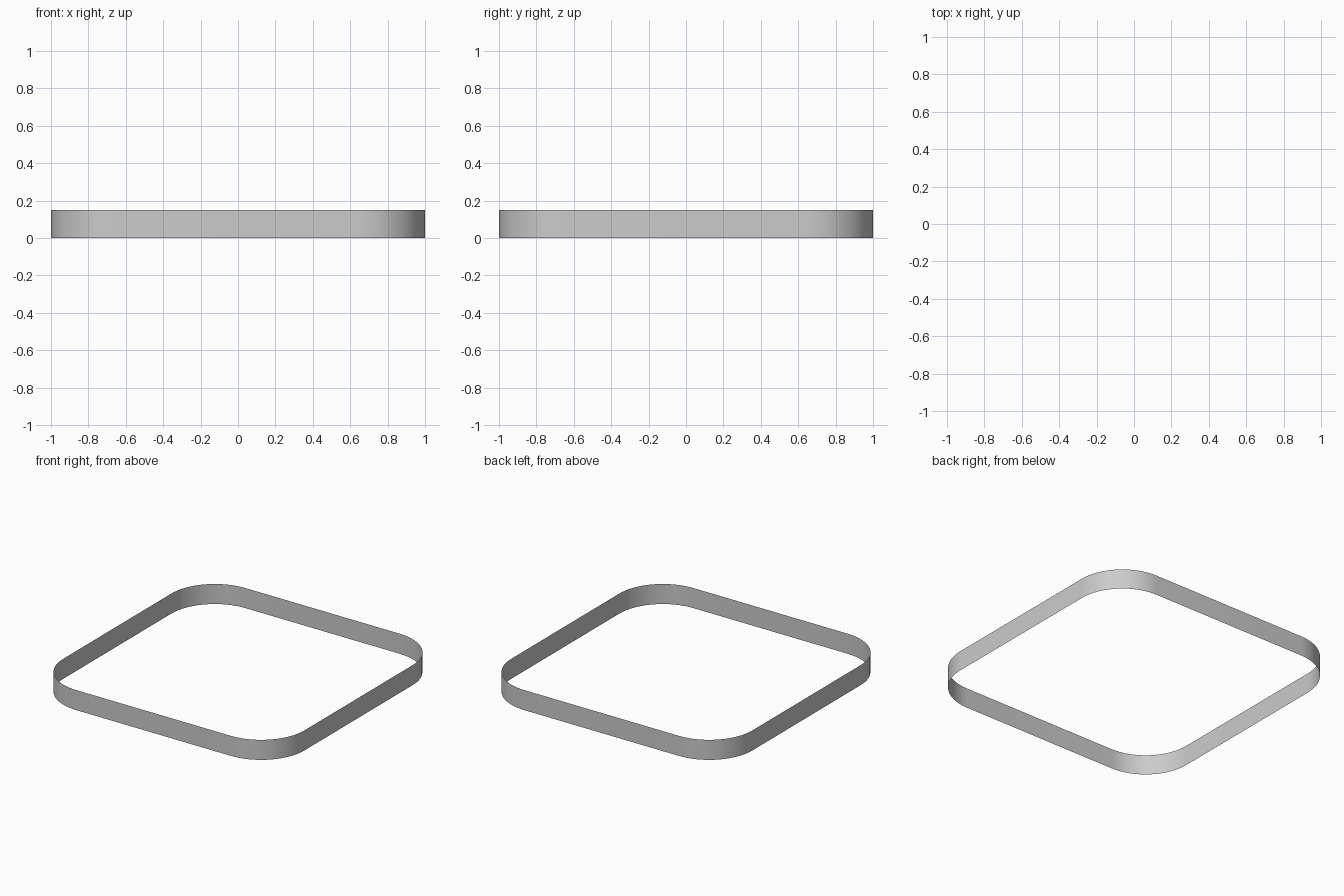
import bpy, bmesh, math

if "Cube" in bpy.data.objects:
    bpy.data.objects.remove(bpy.data.objects["Cube"])

R, H, SEG = 0.36, 0.15, 16   # corner radius, band height, segments per corner

# Rounded square outline
outline = []
for q, (sx, sy) in enumerate([(1, 1), (-1, 1), (-1, -1), (1, -1)]):
    for i in range(SEG + 1):
        a = math.pi / 2 * (q + i / SEG)
        outline.append((sx * (1 - R) + R * math.cos(a), sy * (1 - R) + R * math.sin(a)))

# Open, paper-thin wall raised from the outline
bm = bmesh.new()
low = [bm.verts.new((x, y, 0)) for x, y in outline]
high = [bm.verts.new((x, y, H)) for x, y in outline]
n = len(outline)
for i in range(n):
    j = (i + 1) % n
    bm.faces.new((low[i], low[j], high[j], high[i])).smooth = True
mesh = bpy.data.meshes.new("rounded_square_band")
bm.to_mesh(mesh)
bm.free()
band = bpy.data.objects.new("rounded_square_band", mesh)
bpy.context.collection.objects.link(band)
